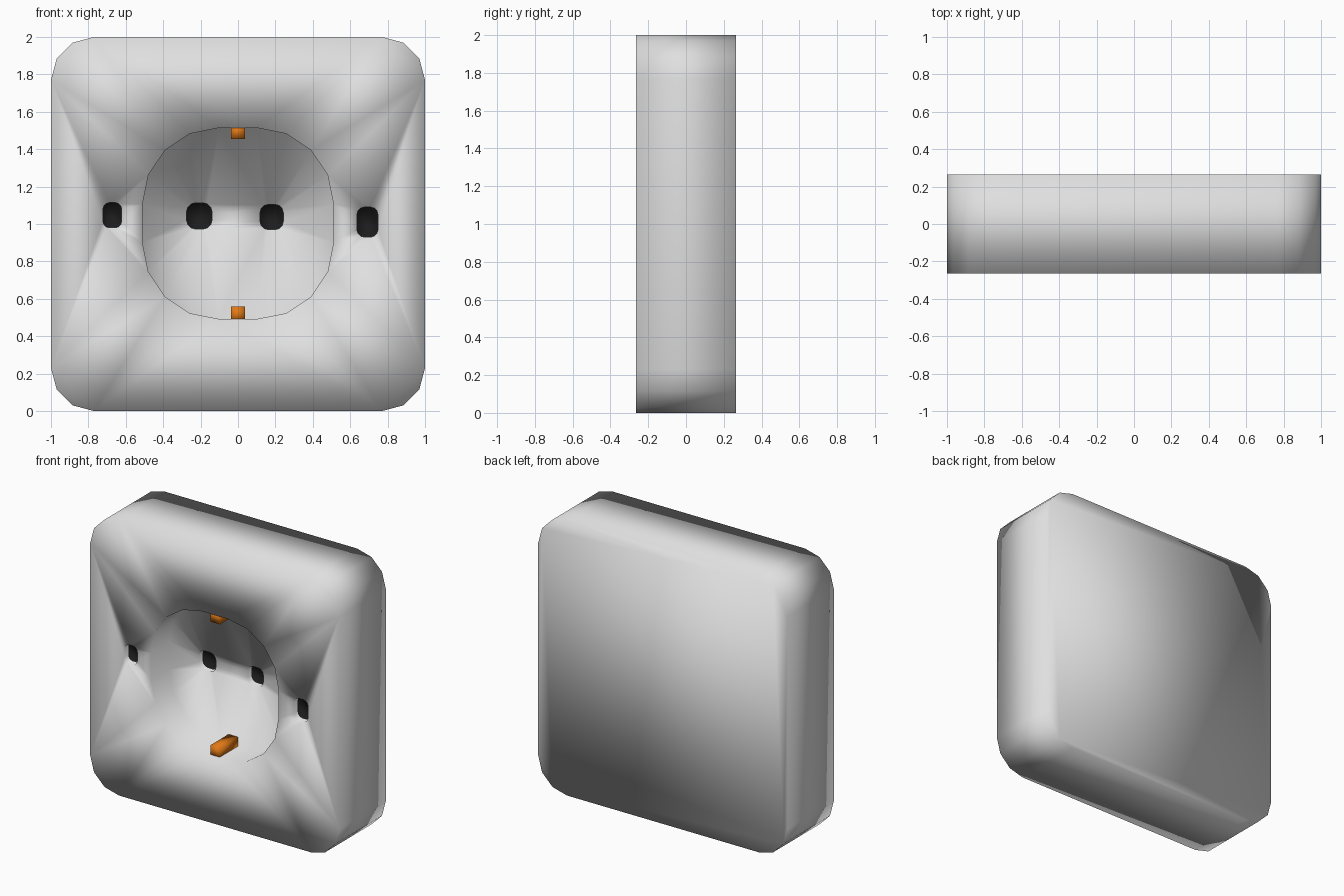
import bpy, bmesh, math

if "Cube" in bpy.data.objects:
    bpy.data.objects.remove(bpy.data.objects["Cube"])

D = 0.265        # half depth of the block
FLOOR = -0.055   # y of the recess floor
HOLE_DEPTH = 0.04


def material(name, rgb):
    m = bpy.data.materials.new(name)
    m.diffuse_color = (*rgb, 1)
    m.use_nodes = True
    m.node_tree.nodes["Principled BSDF"].inputs["Base Color"].default_value = m.diffuse_color
    return m


grey = material("light grey plastic", (0.74, 0.74, 0.74))
black = material("black hole", (0.012, 0.012, 0.012))
orange = material("orange contact", (0.75, 0.19, 0.008))


def ring(bm, cx, cz, hx, hz, r, seg, y):
    """Closed rounded rectangle in the xz plane; returns verts and edges."""
    vs = []
    for k, (sx, sz) in enumerate([(1, 1), (-1, 1), (-1, -1), (1, -1)]):
        for i in range(seg + 1):
            a = math.pi / 2 * (k + i / seg)
            vs.append(bm.verts.new((cx + sx * (hx - r) + r * math.cos(a), y,
                                    cz + sz * (hz - r) + r * math.sin(a))))
    n = len(vs)
    return vs, [bm.edges.new((vs[i], vs[(i + 1) % n])) for i in range(n)]


def bridge(bm, a, b):
    n = len(a)
    for i in range(n):
        j = (i + 1) % n
        bm.faces.new((a[i], a[j], b[j], b[i]))


def blind_hole(bm, cx, cz, hx, hz, y):
    """Shallow pin hole with a dark bottom; returns its rim edges."""
    r = min(hx, hz) * 0.7
    rim, edges = ring(bm, cx, cz, hx, hz, r, 3, y)
    base, _ = ring(bm, cx, cz, hx, hz, r, 3, y + HOLE_DEPTH)
    bridge(bm, rim, base)
    bm.faces.new(base).material_index = 1
    return edges


def finish(bm, name, mats):
    bmesh.ops.recalc_face_normals(bm, faces=bm.faces[:])
    for f in bm.faces:
        f.smooth = True
    me = bpy.data.meshes.new(name)
    bm.to_mesh(me)
    bm.free()
    ob = bpy.data.objects.new(name, me)
    for m in mats:
        me.materials.append(m)
    bpy.context.collection.objects.link(ob)
    return ob


# socket body: rounded block with a round-cornered recess
bm = bmesh.new()
front, front_e = ring(bm, 0, 1, 1, 1, 0.23, 3, -D)
back, _ = ring(bm, 0, 1, 1, 1, 0.23, 3, D)
bridge(bm, front, back)
bm.faces.new(back)
rim, rim_e = ring(bm, 0, 1.003, 0.511, 0.511, 0.41, 4, -D)
floor, floor_e = ring(bm, 0, 1.003, 0.511, 0.511, 0.41, 4, FLOOR)
bridge(bm, rim, floor)

# screw holes on the face, pin holes on the recess floor
face_e = front_e + rim_e
face_e += blind_hole(bm, -0.672, 1.047, 0.05, 0.067, -D)
face_e += blind_hole(bm, 0.692, 1.01, 0.056, 0.08, -D)
floor_e += blind_hole(bm, -0.207, 1.043, 0.068, 0.07, FLOOR)
floor_e += blind_hole(bm, 0.18, 1.037, 0.062, 0.067, FLOOR)
for edges in (face_e, floor_e):
    bmesh.ops.triangle_fill(bm, edges=edges, use_beauty=True, use_dissolve=False)
finish(bm, "socket_body", [grey, black])

# grounding contacts at the top and bottom of the recess
for name, z0, z1 in (("top_contact", 1.455, 1.53), ("bottom_contact", 0.475, 0.56)):
    bm = bmesh.new()
    bmesh.ops.create_cube(bm, size=1)
    for v in bm.verts:
        v.co = (v.co.x * 0.074,
                -0.262 if v.co.y < 0 else FLOOR + 0.01,
                z0 if v.co.z < 0 else z1)
    finish(bm, name, [orange])
